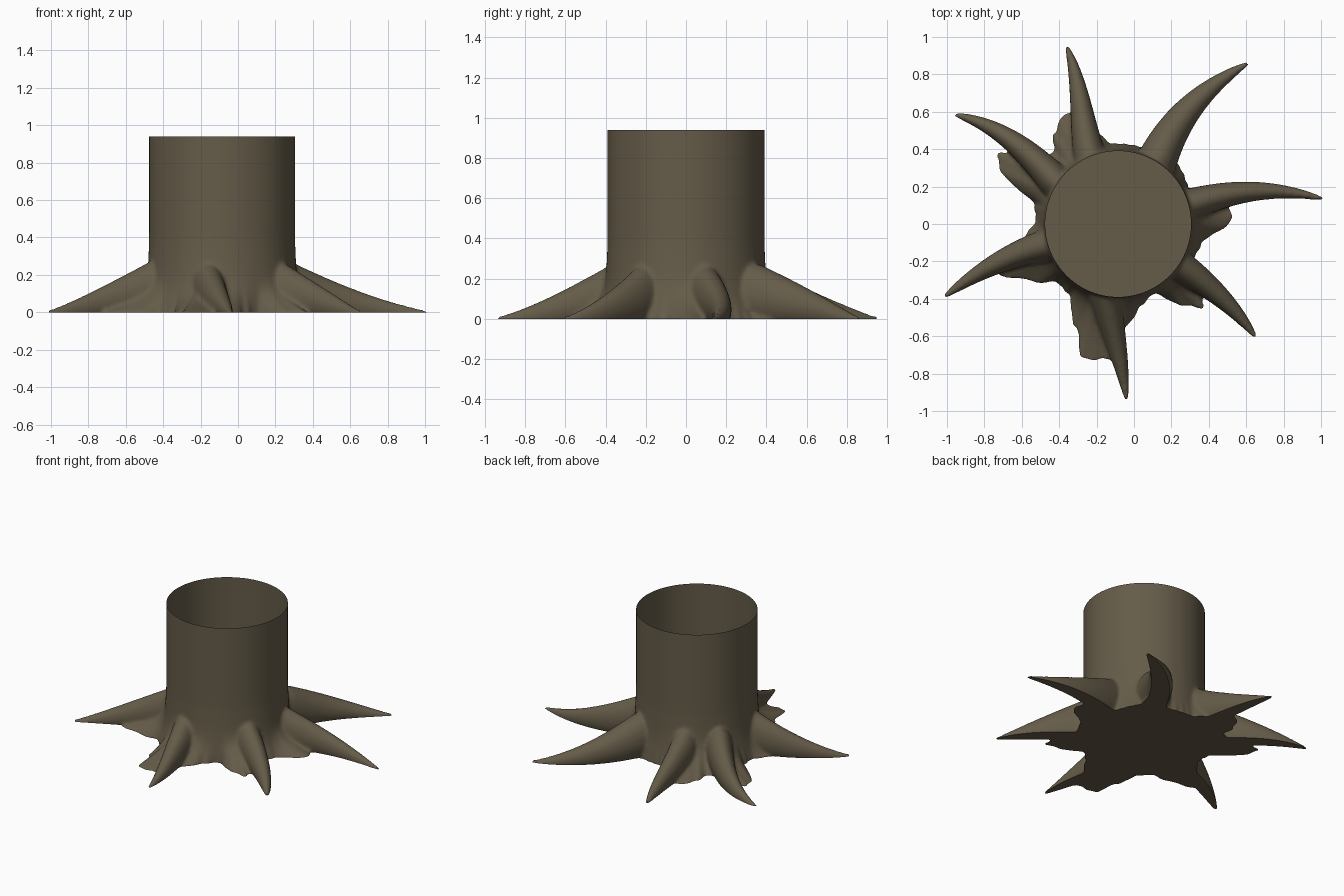
import bpy
import bmesh
import math
from mathutils import Vector, geometry

if "Cube" in bpy.data.objects:
    bpy.data.objects.remove(bpy.data.objects["Cube"])

CENTRE = Vector((-0.085, 0, 0))
RADIUS = 0.39
HEIGHT = 0.94
SIDES = 180

bark = bpy.data.materials.new("brown_bark")
bark.use_nodes = True
colour = (0.13, 0.106, 0.066, 1)
bark.diffuse_color = colour
bsdf = bark.node_tree.nodes["Principled BSDF"]
bsdf.inputs["Base Color"].default_value = colour
bsdf.inputs["Roughness"].default_value = 0.9

bm = bmesh.new()


def loft(rings):
    """Closed solid through a list of equal-length rings of points."""
    loops = [[bm.verts.new(p) for p in ring] for ring in rings]
    n = len(loops[0])
    for a, b in zip(loops, loops[1:]):
        for i in range(n):
            j = (i + 1) % n
            bm.faces.new((a[i], a[j], b[j], b[i]))
    bm.faces.new(loops[0][::-1])
    bm.faces.new(loops[-1])


# Ragged ground outline of the flared base: angle in degrees, distance
FOOT = [(4, .62), (24, .42), (45, .45), (58, .6), (71, .43), (95, .43),
        (103, .5), (116, .66), (125, .6), (132, .52), (141, .53), (150, .76),
        (154, .71), (167, .46), (177, .44), (191, .52), (203, .69),
        (213, .56), (224, .45), (235, .46), (248, .6), (255, .75),
        (266, .73), (274, .55), (287, .45), (297, .41), (310, .57),
        (315, .65), (319, .6), (333, .44), (347, .46), (364, .62)]


def foot_radius(deg):
    if deg < FOOT[0][0]:
        deg += 360
    for (a, ra), (b, rb) in zip(FOOT, FOOT[1:]):
        if a <= deg <= b:
            t = (deg - a) / (b - a)
            t = t * t * (3 - 2 * t)
            return ra + (rb - ra) * t + 0.006 * math.sin(deg * 0.9)


def base_ring(z):
    """Outline of trunk and flare at height z."""
    h = min(max(z / 0.24, 0), 1)
    swell = 0.03 * max(0, 1 - max(z, 0) / 0.45) ** 2
    ring = []
    for i in range(SIDES):
        a = 2 * math.pi * i / SIDES
        r = RADIUS + swell
        r += max(foot_radius(math.degrees(a)) - r, 0) * (1 - h) ** 3
        ring.append(CENTRE + Vector((r * math.cos(a), r * math.sin(a), z)))
    return ring


# Trunk and flared base
loft([base_ring(z) for z in (-0.1, 0, .012, .025, .04, .06, .085, .11, .14,
                             .17, .2, .24, .3, .36, .45, 1.05)])

# Tapering roots: start, two handles, tip, half width
ROOTS = [
    ((.2, .07), (.45, .16), (.68, .22), (1.01, .135), .085),
    ((.1, .28), (.2, .55), (.36, .72), (.61, .86), .105),
    ((-.22, .3), (-.28, .5), (-.28, .75), (-.36, .95), .085),
    ((-.38, .18), (-.55, .38), (-.72, .53), (-.96, .585), .085),
    ((-.4, -.1), (-.62, -.14), (-.82, -.24), (-1.015, -.39), .085),
    ((-.17, -.3), (-.13, -.52), (-.07, -.7), (-.04, -.94), .085),
    ((.17, -.18), (.36, -.29), (.53, -.43), (.65, -.605), .085),
]
STEPS = 28
for start, h1, h2, tip, width in ROOTS:
    path = geometry.interpolate_bezier(
        *(Vector((p[0], p[1], 0)) for p in (start, h1, h2, tip)), STEPS)
    rings = []
    for i, p in enumerate(path):
        t = i / (STEPS - 1)
        along = (path[min(i + 1, STEPS - 1)] - path[max(i - 1, 0)]).normalized()
        side = Vector((-along.y, along.x, 0))
        w = width * (1 - t) ** 0.8 + 0.01
        top = 0.26 * min(1, 1.12 * (1 - t)) ** 1.2 + 0.012
        low = -0.04
        mid, half = (top + low) / 2, (top - low) / 2
        rings.append([p + side * (w * math.cos(a)) +
                      Vector((0, 0, mid + half * math.sin(a)))
                      for a in (2 * math.pi * k / 20 for k in range(20))])
    loft(rings)

bmesh.ops.recalc_face_normals(bm, faces=bm.faces)
mesh = bpy.data.meshes.new("stump_source")
bm.to_mesh(mesh)
bm.free()

# Fuse the solids and soften the joins
source = bpy.data.objects.new("stump_source", mesh)
bpy.context.collection.objects.link(source)
fuse = source.modifiers.new("fuse", "REMESH")
fuse.mode = "VOXEL"
fuse.voxel_size = 0.012
soften = source.modifiers.new("soften", "SMOOTH")
soften.factor = 0.5
soften.iterations = 5
graph = bpy.context.evaluated_depsgraph_get()
fused = bpy.data.meshes.new_from_object(source.evaluated_get(graph))
bpy.data.objects.remove(source)

bm = bmesh.new()
bm.from_mesh(fused)

# True the upper trunk into a clean cylinder
for v in bm.verts:
    if 0.32 < v.co.z < 1.0:
        blend = min(1, (v.co.z - 0.32) / 0.15)
        flat = Vector((v.co.x - CENTRE.x, v.co.y, 0))
        if flat.length > 0.3:
            v.co += flat.normalized() * (RADIUS - flat.length) * blend


def slice_at(z, direction):
    cut = bmesh.ops.bisect_plane(
        bm, geom=bm.verts[:] + bm.edges[:] + bm.faces[:], dist=1e-5,
        plane_co=(0, 0, z), plane_no=(0, 0, direction), clear_outer=True)
    return [e for e in cut["geom_cut"] if isinstance(e, bmesh.types.BMEdge)]


# Open rim on top, closed flat floor underneath
slice_at(HEIGHT, 1)
floor_edges = slice_at(0, -1)
bmesh.ops.holes_fill(bm, edges=floor_edges, sides=0)
bmesh.ops.recalc_face_normals(bm, faces=bm.faces)
bm.to_mesh(fused)
bm.free()

fused.name = "tree_stump"
fused.materials.clear()
fused.materials.append(bark)
fused.shade_smooth()
fused.set_sharp_from_angle(angle=math.radians(50))
stump = bpy.data.objects.new("tree_stump", fused)
bpy.context.collection.objects.link(stump)
